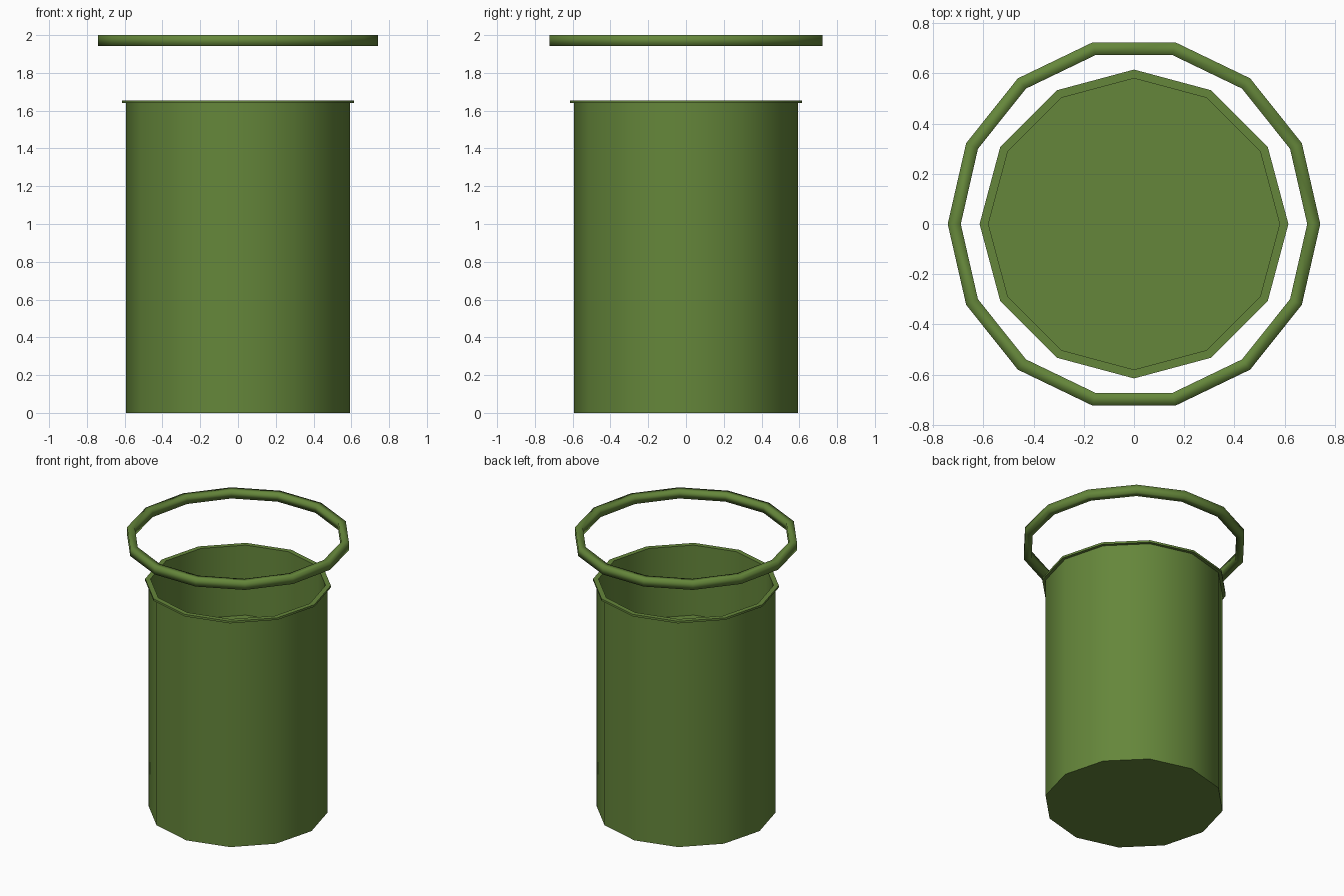
import bpy
import bmesh
import math

cube = bpy.data.objects.get("Cube")
if cube:
    bpy.data.objects.remove(cube, do_unlink=True)

green = bpy.data.materials.new("leaf green")
green.use_nodes = True
colour = (0.13, 0.24, 0.043, 1.0)
green.diffuse_color = colour
green.node_tree.nodes["Principled BSDF"].inputs["Base Color"].default_value = colour


def lathe(name, profile, sides, closed, smooth_angle):
    """Turn a (radius, height) profile around z; an open profile gets end caps."""
    bm = bmesh.new()
    rings = []
    for radius, z in profile:
        turns = [2 * math.pi * i / sides for i in range(sides)]
        rings.append([bm.verts.new((radius * math.cos(a), radius * math.sin(a), z))
                      for a in turns])
    pairs = list(zip(rings, rings[1:]))
    if closed:
        pairs.append((rings[-1], rings[0]))
    else:
        bm.faces.new(rings[0])
        bm.faces.new(rings[-1])
    for low, high in pairs:
        for i in range(sides):
            j = (i + 1) % sides
            bm.faces.new((low[i], low[j], high[j], high[i]))
    bmesh.ops.recalc_face_normals(bm, faces=bm.faces)
    mesh = bpy.data.meshes.new(name)
    bm.to_mesh(mesh)
    bm.free()
    mesh.materials.append(green)
    obj = bpy.data.objects.new(name, mesh)
    bpy.context.collection.objects.link(obj)
    bpy.ops.object.select_all(action='DESELECT')
    obj.select_set(True)
    bpy.context.view_layer.objects.active = obj
    bpy.ops.object.shade_smooth_by_angle(angle=math.radians(smooth_angle))
    return obj


# Container: outer wall, thin lip, inner wall and raised inner floor
lathe("container",
      [(0.593, 0), (0.593, 1.64), (0.615, 1.64), (0.615, 1.655),
       (0.58, 1.655), (0.58, 1.145)],
      12, False, 40)

# Floating hoop above the container, square in section with soft shading
lathe("hoop",
      [(0.69, 1.943), (0.742, 1.943), (0.742, 2.0), (0.69, 2.0)],
      14, True, 120)
